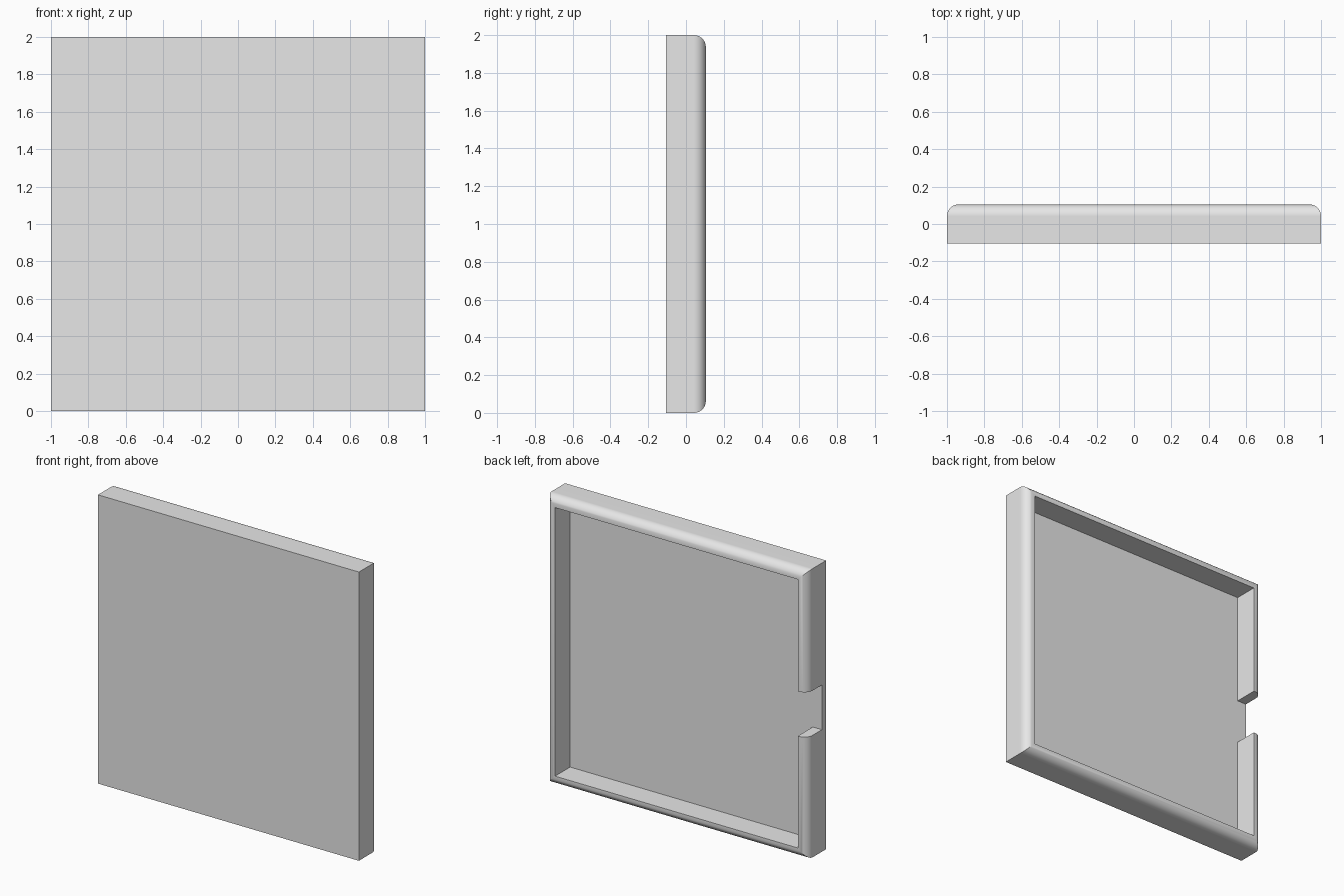
import bpy
import bmesh
from math import radians

cube = bpy.data.objects.get("Cube")
if cube:
    bpy.data.objects.remove(cube, do_unlink=True)

HALF, DEPTH = 1.0, 0.105     # half width, half thickness
WALL, FLOOR_Y = 0.07, -0.06  # rim width, inner floor position
ROUND = 0.063                # radius of the outer rim edge
NOTCH = 0.155                # half height of the side notch

grey = bpy.data.materials.new("plain_grey")
grey.use_nodes = True
colour = (0.8, 0.8, 0.8, 1)
grey.diffuse_color = colour
grey.node_tree.nodes["Principled BSDF"].inputs["Base Color"].default_value = colour


def box(name, low, high):
    """Axis-aligned box between two corners."""
    bm = bmesh.new()
    bmesh.ops.create_cube(bm, size=1)
    for v in bm.verts:
        v.co = [h if c > 0 else l for c, l, h in zip(v.co, low, high)]
    mesh = bpy.data.meshes.new(name)
    bm.to_mesh(mesh)
    bm.free()
    obj = bpy.data.objects.new(name, mesh)
    bpy.context.collection.objects.link(obj)
    mesh.materials.append(grey)
    return obj


# Square slab with its four back edges rounded
tray = box("tray", (-HALF, -DEPTH, 0), (HALF, DEPTH, 2 * HALF))
bm = bmesh.new()
bm.from_mesh(tray.data)
back_edges = [e for e in bm.edges if all(v.co.y > 0 for v in e.verts)]
bmesh.ops.bevel(bm, geom=back_edges, offset=ROUND, segments=10,
                profile=0.5, affect='EDGES')
bm.to_mesh(tray.data)
bm.free()

# Recess in the back, and the notch through the right wall
inner = HALF - WALL
cutters = [
    box("recess_cutter", (-inner, FLOOR_Y, WALL), (inner, 0.3, 2 * HALF - WALL)),
    box("notch_cutter", (-1.2, FLOOR_Y, HALF - NOTCH), (-0.8, 0.3, HALF + NOTCH)),
]
bpy.ops.object.select_all(action='DESELECT')
bpy.context.view_layer.objects.active = tray
tray.select_set(True)
for cutter in cutters:
    cutter.hide_render = True
    cut = tray.modifiers.new(cutter.name, 'BOOLEAN')
    cut.operation = 'DIFFERENCE'
    cut.solver = 'EXACT'
    cut.object = cutter
    bpy.ops.object.modifier_apply(modifier=cut.name)
    bpy.data.objects.remove(cutter, do_unlink=True)

# Smooth rounded rim, crisp corners, flat large faces
bpy.ops.object.shade_smooth_by_angle(angle=radians(30))
weighted = tray.modifiers.new("even_normals", 'WEIGHTED_NORMAL')
weighted.keep_sharp = True
